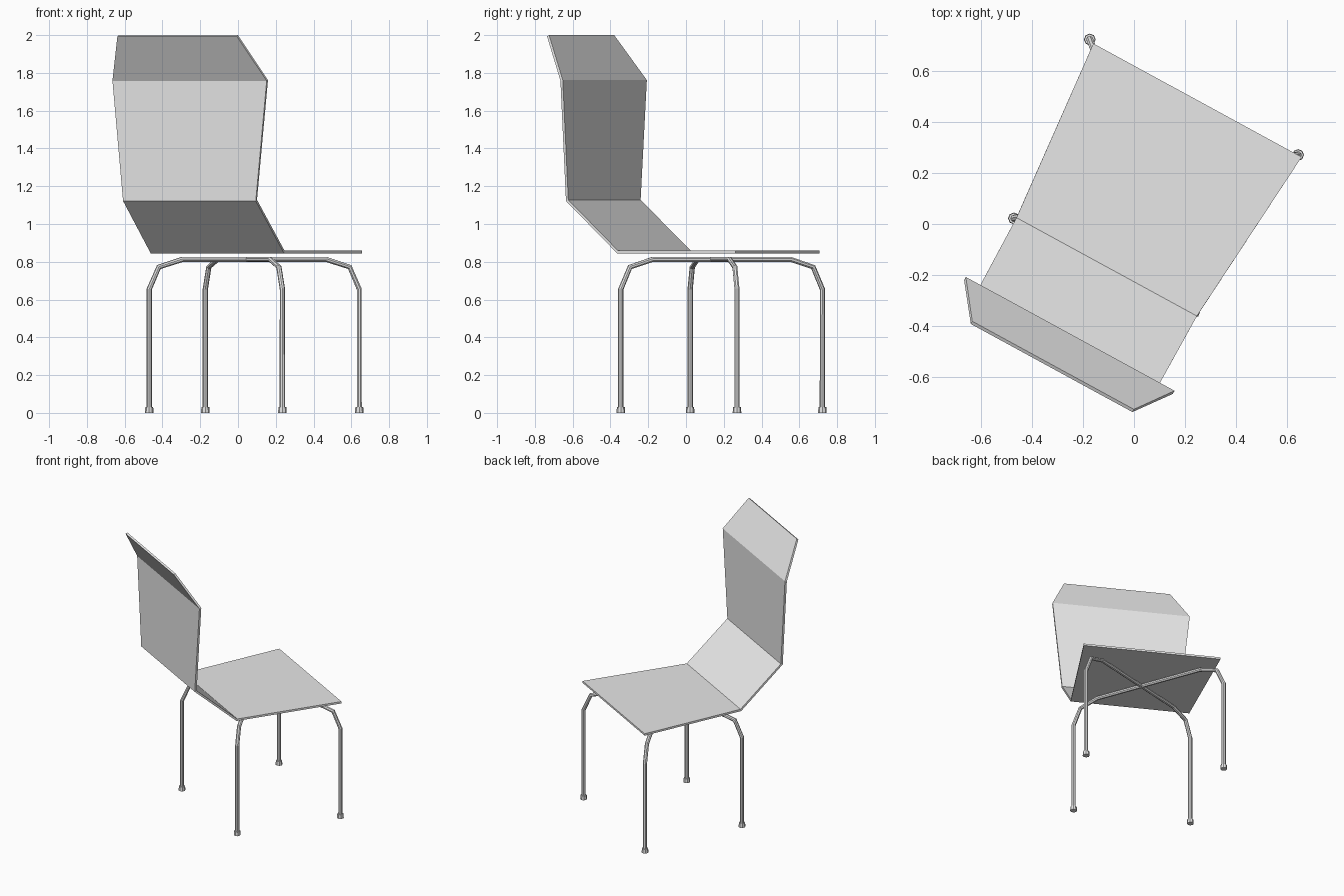
import bpy
import bmesh
from mathutils import Vector

cube = bpy.data.objects.get("Cube")
if cube:
    bpy.data.objects.remove(cube, do_unlink=True)

grey = bpy.data.materials.new("light grey")
grey.use_nodes = True
grey.diffuse_color = (0.8, 0.8, 0.8, 1)
grey.node_tree.nodes["Principled BSDF"].inputs["Base Color"].default_value = (0.8, 0.8, 0.8, 1)


def add_object(name, mesh):
    obj = bpy.data.objects.new(name, mesh)
    bpy.context.collection.objects.link(obj)
    mesh.materials.clear()
    mesh.materials.append(grey)
    return obj


# Seat and back: one folded sheet, rows of (half width, depth, height)
rows = [(0.464, 0.745, 0.852), (0.402, 0, 0.852), (0.4, -0.305, 1.125),
        (0.465, -0.303, 1.76), (0.36, -0.442, 1.997)]
bm = bmesh.new()
pairs = [(bm.verts.new((-w, d, h)), bm.verts.new((w, d, h))) for w, d, h in rows]
for (l0, r0), (l1, r1) in zip(pairs, pairs[1:]):
    bm.faces.new((l0, l1, r1, r0))
bmesh.ops.recalc_face_normals(bm, faces=bm.faces)
mesh = bpy.data.meshes.new("seat_and_back")
bm.to_mesh(mesh)
bm.free()
sheet = add_object("seat_and_back", mesh)
sheet.location = (-0.108, -0.17, 0)
sheet.rotation_euler.z = -0.499
solid = sheet.modifiers.new("thickness", "SOLIDIFY")
solid.thickness = 0.014
solid.offset = 0
solid.use_even_offset = True


# Legs: bent tube arches crossing under the seat
def leg_arch(name, start, end):
    a, b = Vector((*start, 0)), Vector((*end, 0))
    along = (b - a).normalized()
    bend = [(0, 0.005), (0, 0.655), (0.052, 0.772), (0.181, 0.813)]
    half = [a + along * d + Vector((0, 0, h)) for d, h in bend]
    other = [b - along * d + Vector((0, 0, h)) for d, h in bend]
    path = half + other[::-1]
    curve = bpy.data.curves.new(name, "CURVE")
    curve.dimensions = "3D"
    curve.bevel_depth = 0.014
    curve.bevel_resolution = 2
    curve.use_fill_caps = True
    spline = curve.splines.new("POLY")
    spline.points.add(len(path) - 1)
    spline.use_smooth = False
    for point, co in zip(spline.points, path):
        point.co = (*co, 1)
    temp = bpy.data.objects.new("temp", curve)
    bpy.context.collection.objects.link(temp)
    graph = bpy.context.evaluated_depsgraph_get()
    mesh = bpy.data.meshes.new_from_object(temp.evaluated_get(graph))
    bpy.data.objects.remove(temp, do_unlink=True)
    add_object(name, mesh)


# Feet: short caps on the leg ends
def foot(name, spot):
    bm = bmesh.new()
    bmesh.ops.create_cone(bm, cap_ends=True, segments=8, radius1=0.023,
                          radius2=0.021, depth=0.03)
    mesh = bpy.data.meshes.new(name)
    bm.to_mesh(mesh)
    bm.free()
    add_object(name, mesh).location = (*spot, 0.015)


corners = {"back_right": (-0.47, 0.022), "front_left": (0.642, 0.27),
           "back_left": (0.235, -0.345), "front_right": (-0.173, 0.722)}
leg_arch("leg_arch_a", corners["back_right"], corners["front_left"])
leg_arch("leg_arch_b", corners["back_left"], corners["front_right"])
for side, spot in corners.items():
    foot("foot_" + side, spot)
